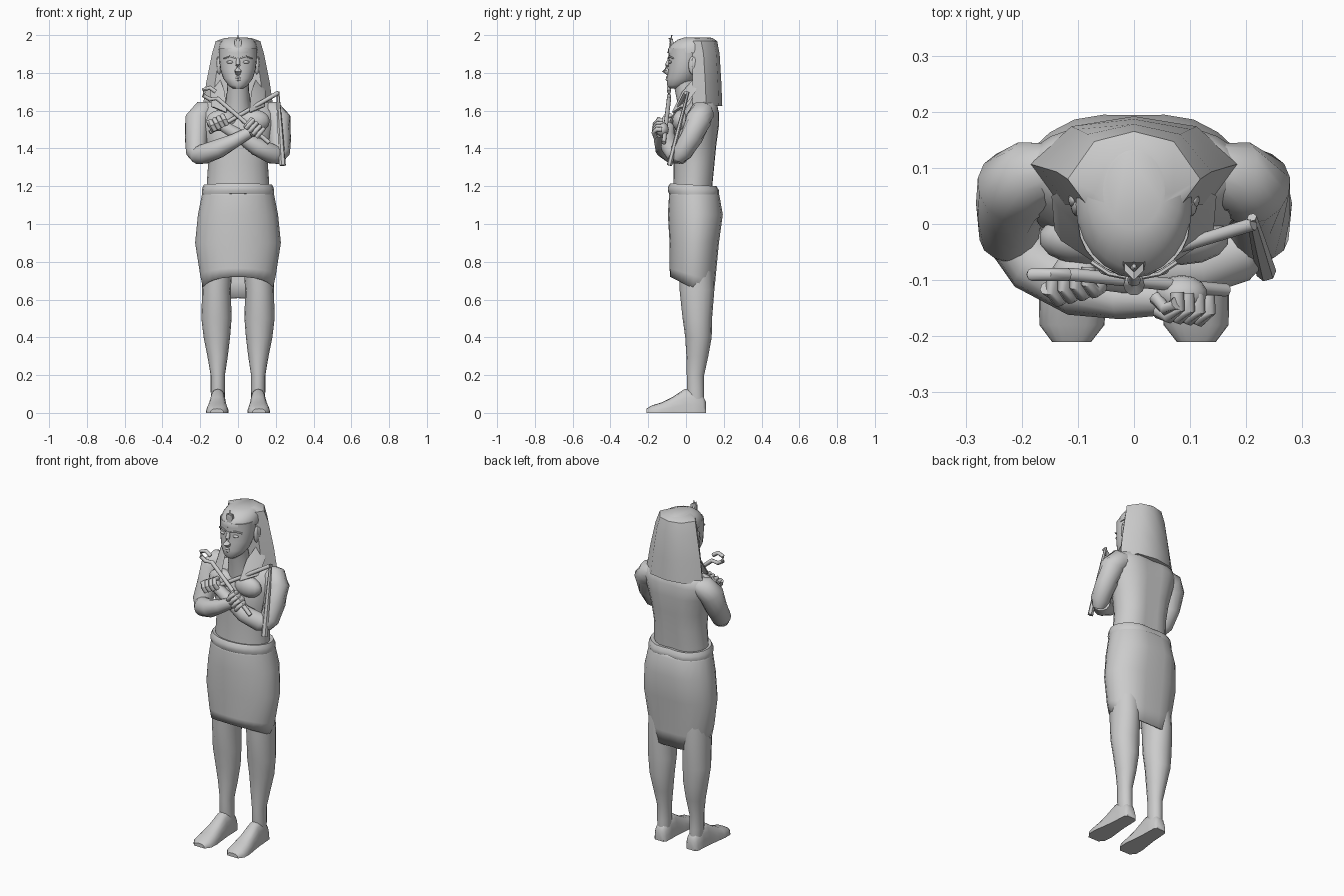
import bpy, bmesh, math
from mathutils import Vector

default = bpy.data.objects.get("Cube")
if default:
    bpy.data.objects.remove(default, do_unlink=True)

stone = bpy.data.materials.new("pale grey stone")
stone.use_nodes = True
stone.diffuse_color = (0.6, 0.6, 0.6, 1)
stone.node_tree.nodes["Principled BSDF"].inputs["Base Color"].default_value = stone.diffuse_color


def finish(name, bm, angle=50):
    """Turn a bmesh into a smooth shaded object."""
    bmesh.ops.recalc_face_normals(bm, faces=bm.faces)
    mesh = bpy.data.meshes.new(name)
    bm.to_mesh(mesh)
    bm.free()
    obj = bpy.data.objects.new(name, mesh)
    bpy.context.collection.objects.link(obj)
    mesh.materials.append(stone)
    bpy.ops.object.select_all(action="DESELECT")
    obj.select_set(True)
    bpy.context.view_layer.objects.active = obj
    bpy.ops.object.shade_smooth_by_angle(angle=math.radians(angle))
    return obj


def loft(name, rings, caps=True, angle=50):
    """Skin a list of closed point rings."""
    bm = bmesh.new()
    rows = [[bm.verts.new(p) for p in ring] for ring in rings]
    for low, high in zip(rows, rows[1:]):
        for i in range(len(low)):
            j = (i + 1) % len(low)
            bm.faces.new((low[i], low[j], high[j], high[i]))
    if caps:
        bm.faces.new(rows[0])
        bm.faces.new(rows[-1])
    return finish(name, bm, angle)


def oval(x, y, z, rx, ry, tilt=0, dent=0, sides=24):
    """Level oval ring; tilt drops the back, dent makes a groove up the back."""
    ring = []
    for i in range(sides):
        a = math.tau * i / sides
        c, s = math.cos(a), math.sin(a)
        py = y + ry * s - (dent * s ** 16 if s > 0 else 0)
        ring.append((x + rx * c, py, z - tilt * py))
    return ring


def tube(name, path, sides=10, squash=1):
    """Round limb through (x, y, z, radius) points."""
    pts = [Vector(p[:3]) for p in path]
    rings = []
    for i, p in enumerate(pts):
        along = pts[min(i + 1, len(pts) - 1)] - pts[max(i - 1, 0)]
        turn = along.to_track_quat("Z", "Y")
        r = path[i][3]
        rings.append([p + turn @ Vector((r * math.cos(a), r * squash * math.sin(a), 0))
                      for a in (math.tau * k / sides for k in range(sides))])
    return loft(name, rings)


def blob(name, centre, size):
    bm = bmesh.new()
    bmesh.ops.create_uvsphere(bm, u_segments=14, v_segments=10, radius=1)
    for v in bm.verts:
        v.co = Vector(centre) + v.co * Vector(size)
    return finish(name, bm)


def slab(name, corners, offset):
    """Flat outline given thickness along an offset."""
    pts = [Vector(p) for p in corners]
    return loft(name, [pts, [p + Vector(offset) for p in pts]], angle=30)


# Torso and neck: z, y centre, half width, half depth
torso = [(1.15, .04, .16, .11), (1.22, .045, .165, .11), (1.32, .05, .158, .115),
         (1.42, .055, .172, .12), (1.52, .062, .195, .127), (1.59, .08, .21, .108),
         (1.64, .095, .18, .08), (1.67, .08, .09, .055)]
loft("torso", [oval(0, y, z, rx, ry, dent=.018) for z, y, rx, ry in torso])
tube("neck", [(0, .03, 1.6, .075), (0, .01, 1.67, .06), (0, -.01, 1.76, .058)], 16)

# Kilt: open below, with a slanting hem and a rolled waistband
kilt = [(.678, .036, .185, .12, .5), (.74, .04, .2, .127, .3), (.9, .05, .227, .137, 0),
        (1.05, .056, .212, .152, 0), (1.15, .05, .192, .14, 0), (1.19, .045, .182, .13, 0)]
shell = loft("kilt", [oval(0, y, z, rx, ry, tilt, .014) for z, y, rx, ry, tilt in kilt], caps=False)
thick = shell.modifiers.new("cloth", "SOLIDIFY")
thick.thickness = .01
band = [(1.155, .19, .137), (1.17, .192, .143), (1.19, .19, .143), (1.21, .182, .13), (1.205, .16, .11)]
loft("waistband", [oval(0, .047, z, rx, ry, .06, .02) for z, rx, ry in band])

# Legs and feet
leg = [(.85, .105, .05, .08, .09), (.65, .114, .058, .076, .092), (.5, .114, .06, .08, .078),
       (.4, .112, .066, .07, .07), (.3, .108, .06, .054, .058), (.2, .107, .05, .038, .046),
       (.12, .107, .05, .038, .046), (.04, .105, .055, .035, .042)]
foot = [(.105, .028, .06), (.09, .04, .09), (.04, .043, .13), (-.01, .045, .125),
        (-.07, .052, .085), (-.13, .06, .055), (-.18, .058, .04), (-.21, .035, .022)]


def foot_ring(side, y, half, top):
    """Upright arch with a flat sole."""
    arch = [math.pi * k / 10 for k in range(11)]
    lean = .107 - .02 * y
    return [(side * lean + half * math.copysign(abs(math.cos(a)) ** .7, math.cos(a)),
             y, top * math.sin(a) ** .9 if 0 < a < 3.14 else 0) for a in arch]


for side, tag in ((1, "left"), (-1, "right")):
    loft(tag + "_leg", [oval(side * x, y, z, rx, ry, sides=16) for z, x, y, rx, ry in leg])
    loft(tag + "_foot", [foot_ring(side, *f) for f in foot])
    # Shoulder and upper arm
    tube(tag + "_upper_arm", [(side * x, y, z, r) for x, y, z, r in (
        (.13, .1, 1.6, .045), (.18, .085, 1.59, .066), (.212, .065, 1.55, .07),
        (.222, .03, 1.46, .06), (.222, -.02, 1.38, .054), (.21, -.045, 1.345, .035))], 14)
    blob(tag + "_chest", (side * .085, -.025, 1.545), (.085, .048, .06))
    # Ear with a raised lobe
    blob(tag + "_ear", (side * .1, .035, 1.84), (.013, .022, .048))
    blob(tag + "_ear_rim", (side * .108, .043, 1.85), (.009, .014, .034))
    # Eye and brow
    blob(tag + "_eye", (side * .042, -.083, 1.857), (.02, .009, .008))
    tube(tag + "_brow", [(side * x, y, z, .005) for x, y, z in (
        (.015, -.094, 1.878), (.045, -.088, 1.887), (.075, -.068, 1.877))], 6)
    # Front fall of the headcloth
    slab(tag + "_lappet", [(side * x, y, z) for x, y, z in (
        (.1, .05, 1.78), (.135, .03, 1.7), (.13, -.03, 1.62), (.06, -.075, 1.59), (.07, -.02, 1.7))],
         (side * .012, .02, 0))

# Forearms, crossed over the chest
tube("right_forearm", [(-.215, -.025, 1.365, .048), (-.18, -.07, 1.37, .053), (-.1, -.115, 1.4, .05),
                       (-.02, -.132, 1.44, .038), (.06, -.132, 1.485, .03)], 14)
tube("left_forearm", [(.215, -.02, 1.365, .048), (.18, -.055, 1.37, .052), (.1, -.085, 1.41, .048),
                      (.02, -.092, 1.46, .036), (-.08, -.085, 1.52, .03)], 14)


def hand(tag, centre, along):
    """Fist with four fingers and a thumb closed around a rod."""
    c, d = Vector(centre), Vector(along).normalized()
    front = Vector((0, -1, 0))
    up = d.cross(-front)
    blob(tag + "_palm", c, (.046, .034, .038))
    for k in range(4):
        base = c + d * (.024 * (k - 1.5))
        curl = [base + up * u + front * f for u, f in ((.03, 0), (.033, .028), (.008, .043), (-.022, .034))]
        tube(f"{tag}_finger_{k + 1}", [(*p, .0125) for p in curl], 8)
    thumb = [c - d * .045 + up * u + front * f for u, f in ((-.02, .01), (.01, .03), (.04, .02))]
    tube(tag + "_thumb", [(*p, .012) for p in thumb], 8)


hand("right", (.085, -.125, 1.5), (.77, -.08, -.64))
hand("left", (-.1, -.085, 1.53), (.85, .2, .4))

# Crook
hook = [(.165, -.118, 1.43), (-.11, -.09, 1.665), (-.15, -.09, 1.66), (-.182, -.09, 1.68),
        (-.182, -.09, 1.71), (-.15, -.09, 1.722), (-.118, -.09, 1.7)]
tube("crook", [(*p, .0115) for p in hook], 8)

# Flail: rod and hanging lash
tube("flail_rod", [(-.15, -.1, 1.485, .011), (.05, -.05, 1.6, .011), (.213, 0, 1.695, .012)], 8)
tube("flail_lash", [(.21, .012, 1.7, .009), (.222, -.035, 1.52, .014), (.236, -.088, 1.31, .018)], 6, .8)

# Face and skull
face = [(1.718, -.058, .028, .03), (1.735, -.045, .052, .055), (1.77, -.022, .078, .079),
        (1.82, -.008, .094, .086), (1.88, 0, .1, .092), (1.93, 0, .099, .092)]
loft("face", [oval(0, y, z, rx, ry) for z, y, rx, ry in face])
tube("nose", [(0, -.086, 1.875, .009), (0, -.1, 1.84, .012), (0, -.109, 1.812, .019), (0, -.09, 1.797, .014)])
for name, z, r in (("upper_lip", 1.777, .007), ("lower_lip", 1.765, .008)):
    tube(name, [(-.03, -.088, z, .003), (0, -.1, z, r), (.03, -.088, z, .003)], 8)
blob("chin", (0, -.078, 1.74), (.028, .022, .018))

# Headcloth: rounded cap in front, faceted fall behind the ears
cap = [(1.905, .035, .104, .131), (1.925, .035, .104, .131), (1.95, .04, .098, .118),
       (1.975, .05, .083, .095), (1.987, .06, .05, .07)]
loft("headcloth_cap", [oval(0, y, z, rx, ry) for z, y, rx, ry in cap])


def fall_ring(z, w, back):
    half = [(w * .6, back - .018), (w, back - .085), (w * .72, .035)]
    return ([(0, back, z)] + [(x, y, z) for x, y in half]
            + [(-x, y, z) for x, y in reversed(half)])


loft("headcloth_fall", [fall_ring(*r) for r in (
    (1.625, .186, .192), (1.75, .168, .187), (1.9, .138, .178), (1.968, .118, .165), (1.985, .07, .14))], angle=40)

# Rearing cobra on the brow
slab("cobra_hood", [(x, -.1 + abs(x), z) for x, z in (
    (0, 1.905), (.009, 1.925), (.02, 1.955), (.017, 1.978), (0, 1.985), (-.017, 1.978),
    (-.02, 1.955), (-.009, 1.925))], (0, .014, 0))
tube("cobra_head", [(0, -.07, 1.93, .008), (0, -.08, 1.975, .009), (0, -.075, 2, .004)], 8)
